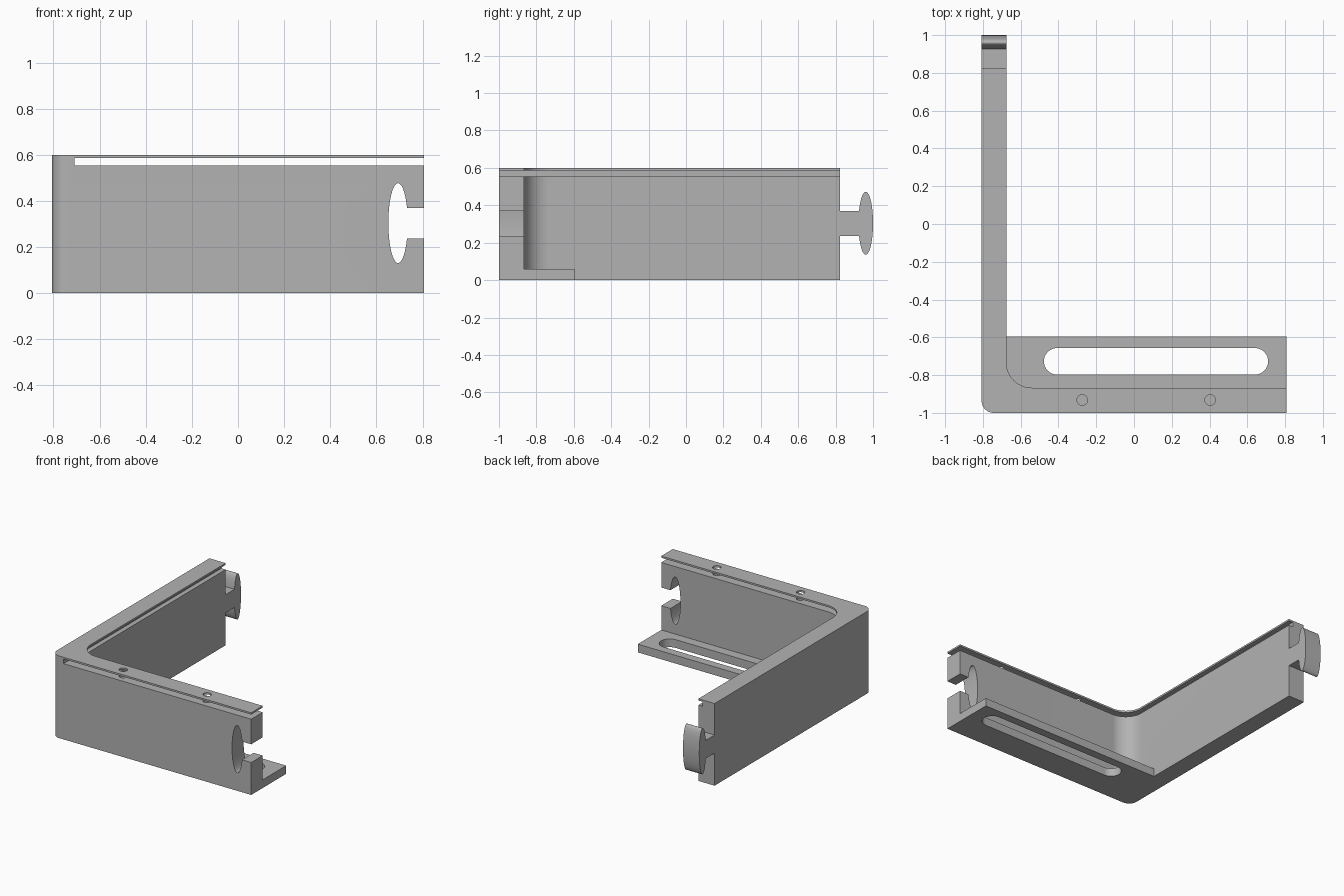
import bpy
import bmesh
from math import cos, sin, pi
from mathutils import Vector

cube = bpy.data.objects.get("Cube")
if cube:
    bpy.data.objects.remove(cube, do_unlink=True)

grey = bpy.data.materials.new("plain_grey")
grey.use_nodes = True
GREY = (0.45, 0.45, 0.45, 1)
grey.diffuse_color = GREY
grey.node_tree.nodes["Principled BSDF"].inputs["Base Color"].default_value = GREY

# Main dimensions
LEFT, RIGHT, FRONT, ARM_END = -0.807, 0.807, -1.0, 0.823
INNER_X, INNER_Y = -0.676, -0.867
HEIGHT, SLOT_LOW, SLOT_HIGH = 0.6, 0.553, 0.587
NECK_LOW, NECK_HIGH, MID_Z = 0.237, 0.37, 0.304
AXES = {"X": (1, 2, 0), "Y": (0, 2, 1), "Z": (0, 1, 2)}


def prism(name, outline, low, high, axis="Z"):
    """Extrude a 2D outline between two positions along an axis."""
    a, b, c = AXES[axis]
    bm = bmesh.new()
    verts = []
    for p in outline:
        co = Vector()
        co[a], co[b], co[c] = p[0], p[1], low
        verts.append(bm.verts.new(co))
    face = bm.faces.new(verts)
    top = bmesh.ops.extrude_face_region(bm, geom=[face])["geom"]
    shift = Vector()
    shift[c] = high - low
    bmesh.ops.translate(bm, vec=shift, verts=[g for g in top if isinstance(g, bmesh.types.BMVert)])
    bmesh.ops.recalc_face_normals(bm, faces=bm.faces)
    mesh = bpy.data.meshes.new(name)
    bm.to_mesh(mesh)
    bm.free()
    mesh.materials.append(grey)
    obj = bpy.data.objects.new(name, mesh)
    bpy.context.collection.objects.link(obj)
    return obj


def arc(cx, cy, rx, ry, start, end, steps):
    angles = [start + (end - start) * i / steps for i in range(steps + 1)]
    return [(cx + rx * cos(t), cy + ry * sin(t)) for t in angles]


def ellipse(cx, cy, rx, ry, steps=64):
    return arc(cx, cy, rx, ry, 0, 2 * pi, steps)[:-1]


def rect(x0, x1, y0, y1):
    return [(x0, y0), (x1, y0), (x1, y1), (x0, y1)]


def combine(target, other, operation):
    """Apply a boolean and discard the helper."""
    other.hide_render = True
    mod = target.modifiers.new(operation.title(), "BOOLEAN")
    mod.operation, mod.solver, mod.object = operation, "EXACT", other
    bpy.context.view_layer.objects.active = target
    bpy.ops.object.modifier_apply(modifier=mod.name)
    bpy.data.objects.remove(other, do_unlink=True)


# L-shaped wall with rounded outer and inner corner
R_OUT, R_IN = 0.065, 0.135
wall = arc(LEFT + R_OUT, FRONT + R_OUT, R_OUT, R_OUT, pi, 1.5 * pi, 16)
wall += [(RIGHT, FRONT), (RIGHT, INNER_Y)]
wall += arc(INNER_X + R_IN, INNER_Y + R_IN, R_IN, R_IN, 1.5 * pi, pi, 24)
wall += [(INNER_X, ARM_END), (LEFT, ARM_END)]
bracket = prism("corner_bracket", wall, 0, HEIGHT)

# Foot plate behind the front wall, with a rounded long slot
foot = prism("foot_plate", rect(INNER_X - 0.06, RIGHT, INNER_Y - 0.06, -0.596), 0, 0.06)
combine(bracket, foot, "UNION")
slot_y, slot_r = -0.727, 0.07
slot = arc(-0.477 + slot_r, slot_y, slot_r, slot_r, pi / 2, 1.5 * pi, 24)
slot += arc(0.71 - slot_r, slot_y, slot_r, slot_r, -pi / 2, pi / 2, 24)
combine(bracket, prism("foot_slot_cutter", slot, -0.1, 0.1), "DIFFERENCE")

# Connector on the end of the long arm: neck and elliptical head
combine(bracket, prism("connector_neck", rect(ARM_END - 0.05, 0.96, NECK_LOW, NECK_HIGH),
                       LEFT, INNER_X, "X"), "UNION")
combine(bracket, prism("connector_head", ellipse(0.961, MID_Z, 0.039, 0.168),
                       LEFT, INNER_X, "X"), "UNION")

# Matching socket in the end of the front wall
combine(bracket, prism("socket_cutter", ellipse(0.694, MID_Z, 0.042, 0.173),
                       FRONT - 0.1, INNER_Y + 0.05, "Y"), "DIFFERENCE")
combine(bracket, prism("socket_neck_cutter", rect(0.694, RIGHT + 0.1, NECK_LOW, NECK_HIGH),
                       FRONT - 0.1, INNER_Y + 0.05, "Y"), "DIFFERENCE")

# Panel slot under the top flange: through the front wall, a groove in the long arm
combine(bracket, prism("panel_slot_cutter", rect(-0.71, RIGHT + 0.1, FRONT - 0.1, ARM_END + 0.1),
                       SLOT_LOW, SLOT_HIGH), "DIFFERENCE")

# Screw holes through the flange into the wall
for x in (-0.274, 0.403):
    hole = prism("screw_hole_cutter", ellipse(x, -0.932, 0.028, 0.028, 32), 0.42, HEIGHT + 0.1)
    combine(bracket, hole, "DIFFERENCE")

# Smooth the curves, keep the edges sharp
bpy.ops.object.select_all(action="DESELECT")
bracket.select_set(True)
bpy.context.view_layer.objects.active = bracket
bpy.ops.object.shade_smooth_by_angle(angle=pi / 6)
